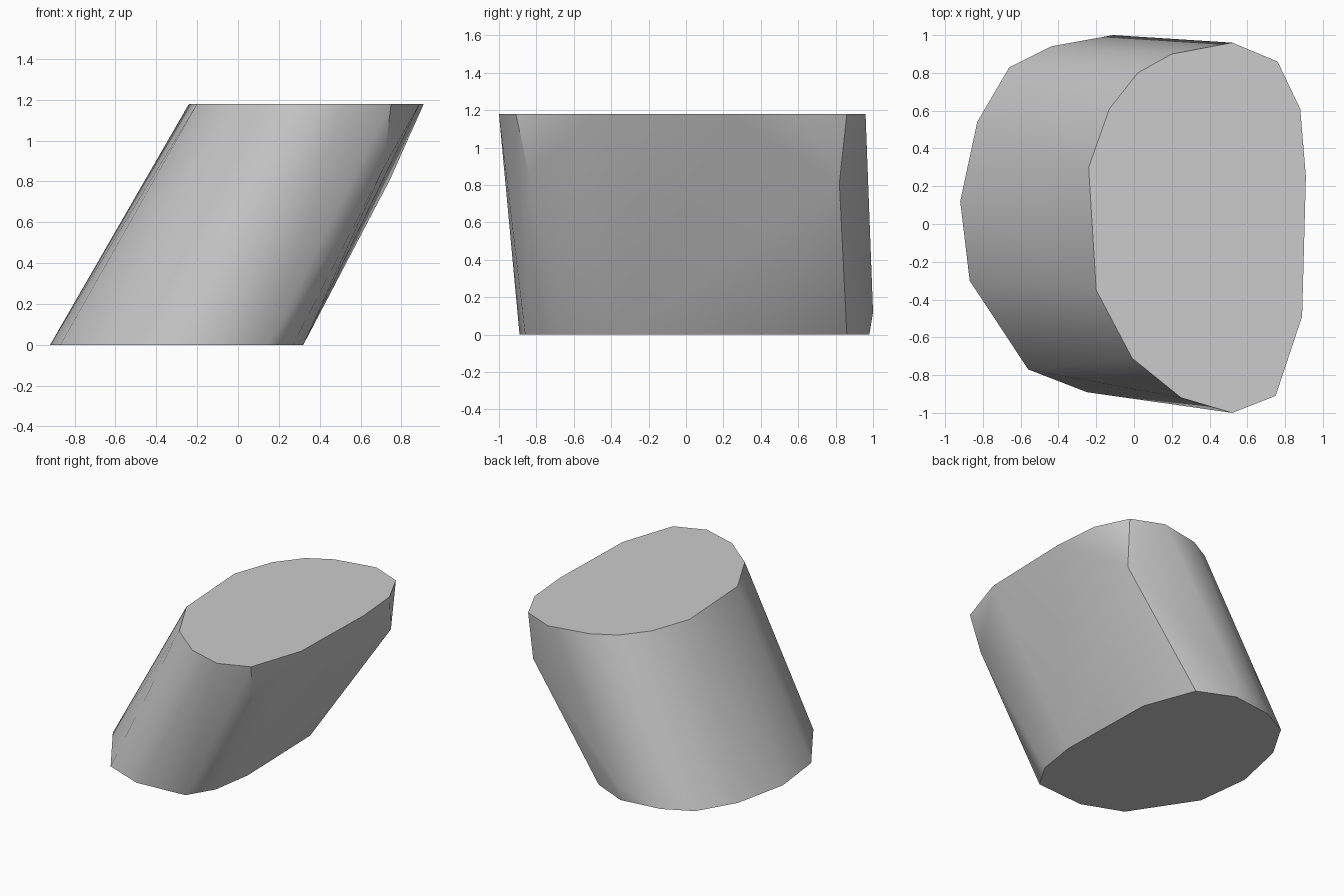
import bpy
import bmesh
import math

cube = bpy.data.objects.get("Cube")
if cube:
    bpy.data.objects.remove(cube, do_unlink=True)

HEIGHT = 1.18

# Outlines of the two flat ends, and the corners lying between them
top_outline = [
    (0.52, -1.0), (0.75, -0.91), (0.89, -0.49), (0.91, 0.25), (0.88, 0.61),
    (0.76, 0.86), (0.52, 0.96), (0.20, 0.90), (0.02, 0.80), (-0.13, 0.61),
    (-0.24, 0.30), (-0.20, -0.35), (-0.01, -0.71), (0.25, -0.92)]
base_outline = [
    (0.15, -0.86), (0.27, -0.66), (0.32, -0.34), (0.30, 0.46), (0.15, 0.86),
    (-0.12, 0.98), (-0.44, 0.94), (-0.66, 0.83), (-0.83, 0.54), (-0.92, 0.12),
    (-0.87, -0.30), (-0.56, -0.77), (-0.25, -0.89)]
side_corners = [(0.71, -0.84, 0.86), (0.745, 0.82, 0.81), (-0.11, 1.0, 0.12)]

# Slanted block wrapped tightly around its corners
bm = bmesh.new()
for x, y in top_outline:
    bm.verts.new((x, y, HEIGHT))
for x, y in base_outline:
    bm.verts.new((x, y, 0))
for corner in side_corners:
    bm.verts.new(corner)
bmesh.ops.convex_hull(bm, input=bm.verts[:])
bmesh.ops.dissolve_limit(bm, angle_limit=math.radians(0.5),
                         verts=bm.verts[:], edges=bm.edges[:])
bmesh.ops.recalc_face_normals(bm, faces=bm.faces[:])
mesh = bpy.data.meshes.new("slanted_block")
bm.to_mesh(mesh)
bm.free()
block = bpy.data.objects.new("slanted_block", mesh)
bpy.context.collection.objects.link(block)

# Plain grey
grey = bpy.data.materials.new("light_grey")
grey.use_nodes = True
colour = (0.6, 0.6, 0.6, 1)
grey.diffuse_color = colour
grey.node_tree.nodes["Principled BSDF"].inputs["Base Color"].default_value = colour
mesh.materials.append(grey)

# Smooth sides with crisp rims
bpy.ops.object.select_all(action="DESELECT")
block.select_set(True)
bpy.context.view_layer.objects.active = block
bpy.ops.object.shade_smooth_by_angle(angle=math.radians(40))
